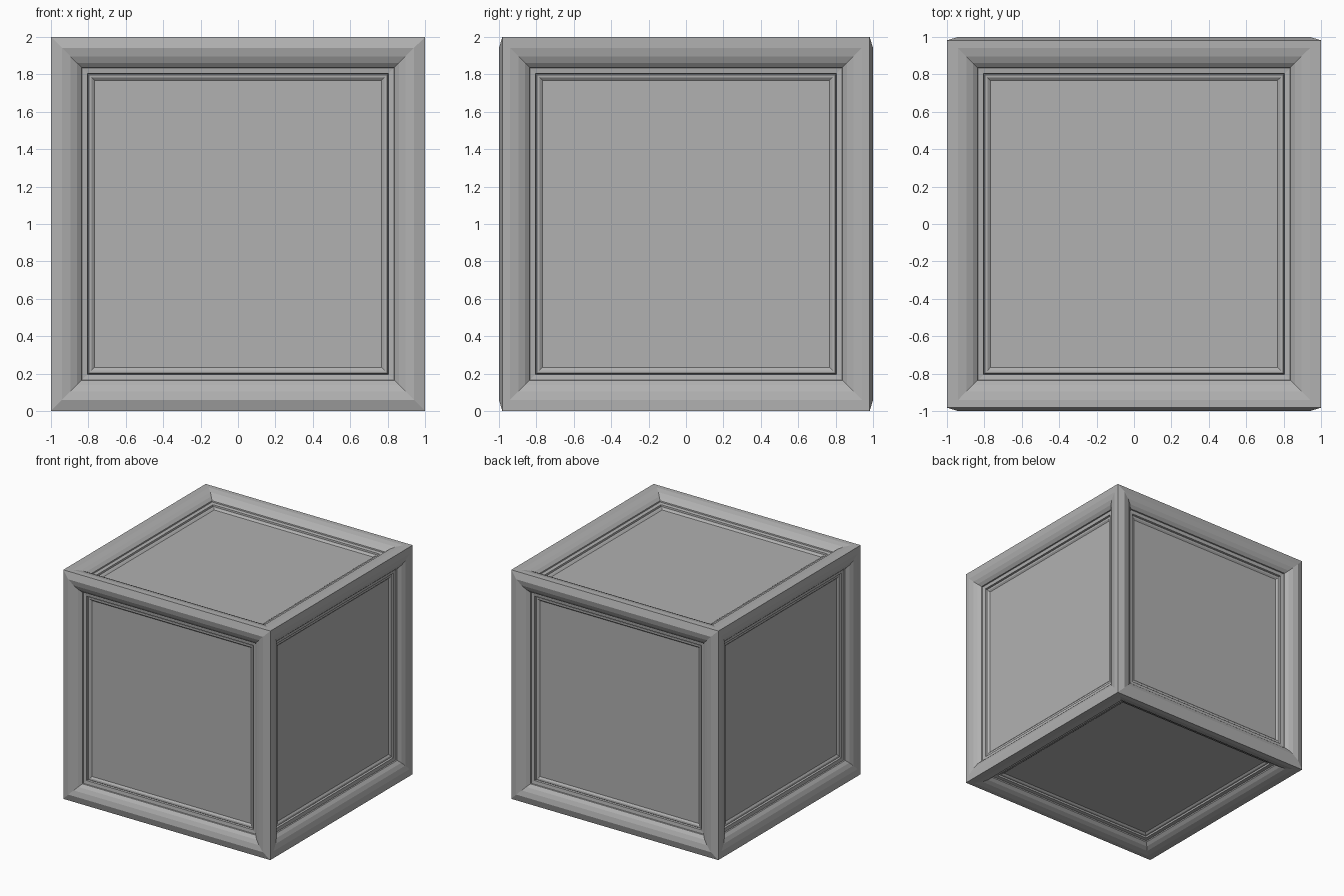
import bpy, bmesh
from mathutils import Vector, Matrix
from math import radians

if "Cube" in bpy.data.objects:
    bpy.data.objects.remove(bpy.data.objects["Cube"])

EDGE_Y = 0.982  # front/back outer edges sit slightly behind the raised moulding

# Moulding cross-section: (inset from the outer edge, depth below the face)
PROFILE = [(0.0, 0.0), (0.06, 0.0), (0.105, 0.01), (0.138, 0.026), (0.163, 0.048),
           (0.165, 0.058), (0.195, 0.062), (0.198, 0.078), (0.203, 0.072),
           (0.218, 0.073), (0.232, 0.084)]

# Dark grey paint
paint = bpy.data.materials.new("dark_grey")
paint.diffuse_color = (0.44, 0.44, 0.44, 1)
paint.use_nodes = True
paint.node_tree.nodes["Principled BSDF"].inputs["Base Color"].default_value = paint.diffuse_color


def add_side(name, rot):
    """One framed side: mitred moulding rings stepping down to a flat panel."""
    bm = bmesh.new()
    rings = []
    for inset, depth in PROFILE:
        h = 1 - inset
        ring = []
        for sx, sy in ((-1, -1), (1, -1), (1, 1), (-1, 1)):
            p = rot @ Vector((sx * h, sy * h, 1 - depth))
            if inset == 0:
                p.y = max(-EDGE_Y, min(EDGE_Y, p.y))
            ring.append(bm.verts.new(p + Vector((0, 0, 1))))
        rings.append(ring)
    for a, b in zip(rings, rings[1:]):
        for i in range(4):
            j = (i + 1) % 4
            bm.faces.new((a[i], a[j], b[j], b[i]))
    bm.faces.new(rings[-1])
    mesh = bpy.data.meshes.new(name)
    bm.to_mesh(mesh)
    bm.free()
    mesh.materials.append(paint)
    bpy.context.collection.objects.link(bpy.data.objects.new(name, mesh))


# Six sides of the crate, each turned from the top position
for name, angle, axis in (("top_panel", 0, 'X'), ("bottom_panel", 180, 'X'),
                          ("front_panel", 90, 'X'), ("back_panel", -90, 'X'),
                          ("right_panel", 90, 'Y'), ("left_panel", -90, 'Y')):
    add_side(name, Matrix.Rotation(radians(angle), 3, axis))
